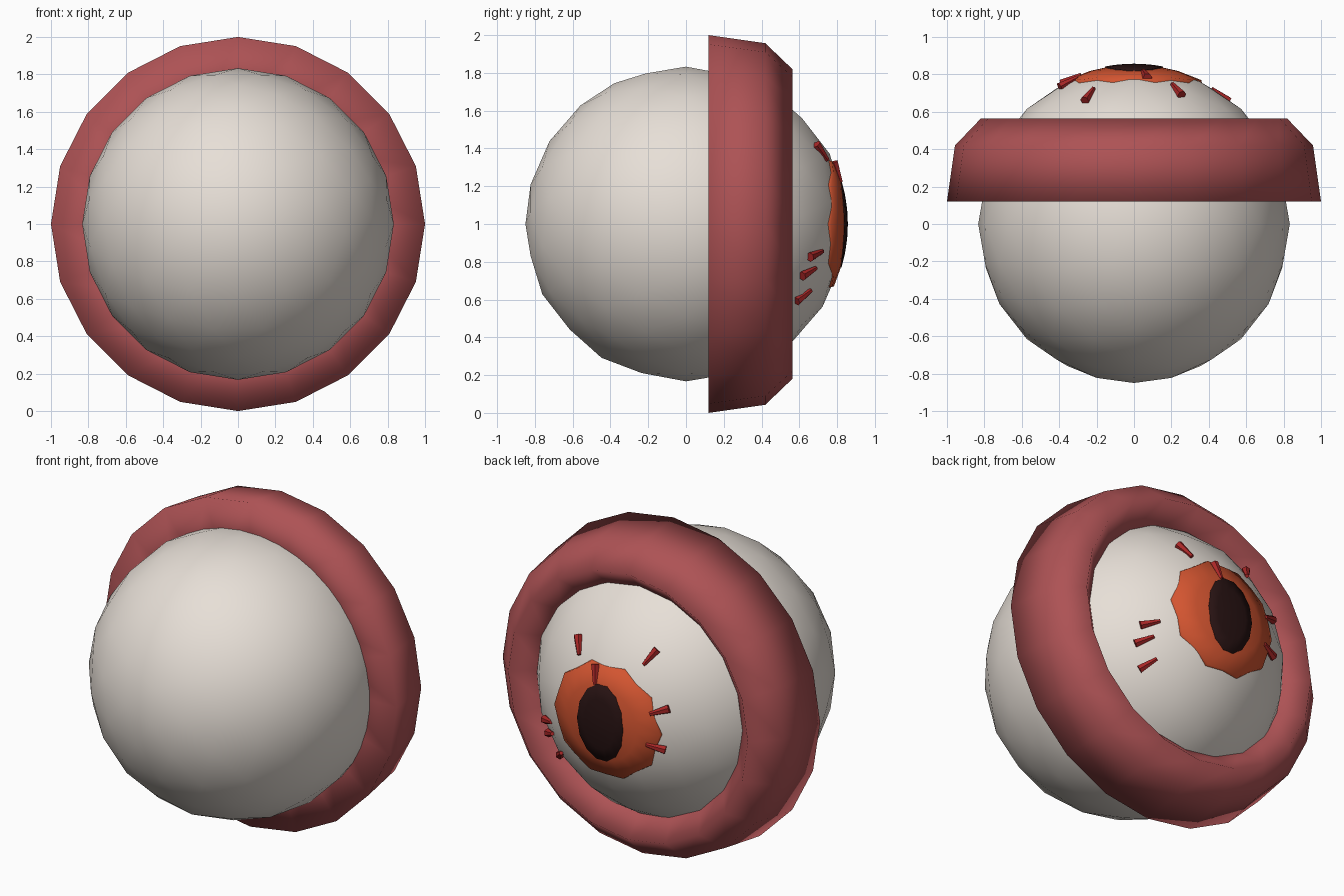
import bpy, bmesh, math
from mathutils import Vector, Matrix

if "Cube" in bpy.data.objects:
    bpy.data.objects.remove(bpy.data.objects["Cube"])

R, SQ, CZ = 0.85, 0.98, 1.0   # ball radius, sideways squash, centre height


def finish(name, bm, color, smooth=True):
    bmesh.ops.recalc_face_normals(bm, faces=bm.faces)
    me = bpy.data.meshes.new(name)
    bm.to_mesh(me)
    bm.free()
    for p in me.polygons:
        p.use_smooth = smooth
    mat = bpy.data.materials.new(name + "_mat")
    mat.diffuse_color = (*color, 1)
    mat.use_nodes = True
    mat.node_tree.nodes["Principled BSDF"].inputs["Base Color"].default_value = mat.diffuse_color
    me.materials.append(mat)
    ob = bpy.data.objects.new(name, me)
    bpy.context.collection.objects.link(ob)
    return ob


def bridge(bm, a, b):
    n = len(a)
    for i in range(n):
        bm.faces.new((a[i], a[(i + 1) % n], b[(i + 1) % n], b[i]))


def ball_y(x, z):
    return R * math.sqrt(1 - (x * x + z * z) / (R * SQ) ** 2)


def cap(name, n, rx, rz, wave, lift, skirt, color):
    """Domed disc hugging the front of the ball, with a sunken rim."""
    bm = bmesh.new()
    rings = []
    for f, drop in ((0.33, 0), (0.67, 0), (1, 0), (1.02, skirt)):
        ring = []
        for i in range(n):
            t = 2 * math.pi * i / n
            k = f * (1 + wave * (-1) ** i * (f > 0.9))
            x, z = rx * k * math.cos(t), rz * k * math.sin(t)
            ring.append(bm.verts.new((x, ball_y(x, z) + lift - drop, CZ + z)))
        rings.append(ring)
    for a, b in zip(rings, rings[1:]):
        bridge(bm, a, b)
    c = bm.verts.new((0, R + lift, CZ))
    for i in range(n):
        bm.faces.new((c, rings[0][i], rings[0][(i + 1) % n]))
    bm.faces.new(rings[-1])
    return finish(name, bm, color)


# eyeball
bm = bmesh.new()
bmesh.ops.create_icosphere(bm, subdivisions=3, radius=R)
bm.transform(Matrix.Translation((0, 0, CZ)) @ Matrix.Diagonal((SQ, 1, SQ, 1))
             @ Matrix.Rotation(math.pi / 2, 4, 'X') @ Matrix.Rotation(math.pi / 2, 4, 'Z'))
finish("eyeball", bm, (0.80, 0.74, 0.68))

# eyelid ring: (radius, y) profile swept round the y axis
profile = [(1.0, 0.12), (0.957, 0.42), (0.818, 0.565), (0.68, 0.43), (0.64, 0.12)]
bm = bmesh.new()
N = 20
loops = [[bm.verts.new((r * math.sin(2 * math.pi * i / N), y,
                        CZ + r * math.cos(2 * math.pi * i / N))) for i in range(N)]
         for r, y in profile]
for a, b in zip(loops, loops[1:] + loops[:1]):
    bridge(bm, a, b)
finish("eyelid_ring", bm, (0.42, 0.085, 0.09))

# iris and tall pupil
cap("iris", 20, 0.35, 0.34, 0.03, 0.003, 0.035, (0.65, 0.09, 0.03))
cap("pupil", 14, 0.155, 0.235, 0, 0.007, 0.015, (0.02, 0.006, 0.006))

# veins: small tapered pegs lying on the ball, narrow end toward the pupil
spots = [(0.23, 0.38), (0.06, 0.275), (-0.24, 0.42), (-0.35, 0.14),
         (-0.335, -0.08), (0.46, -0.16), (0.47, -0.255), (0.42, -0.38)]
bm = bmesh.new()
for x, z in spots:
    p = Vector((x, ball_y(x, z), z))
    nrm = p.normalized()
    d = Vector((0, 1, 0))
    d = (d - nrm * d.dot(nrm)).normalized()
    m = Matrix.Translation(p + Vector((0, 0, CZ))) @ d.to_track_quat('Z', 'Y').to_matrix().to_4x4()
    bmesh.ops.create_cone(bm, cap_ends=True, segments=6, radius1=0.026,
                          radius2=0.012, depth=0.115, matrix=m)
finish("veins", bm, (0.4, 0.02, 0.02), smooth=False)
